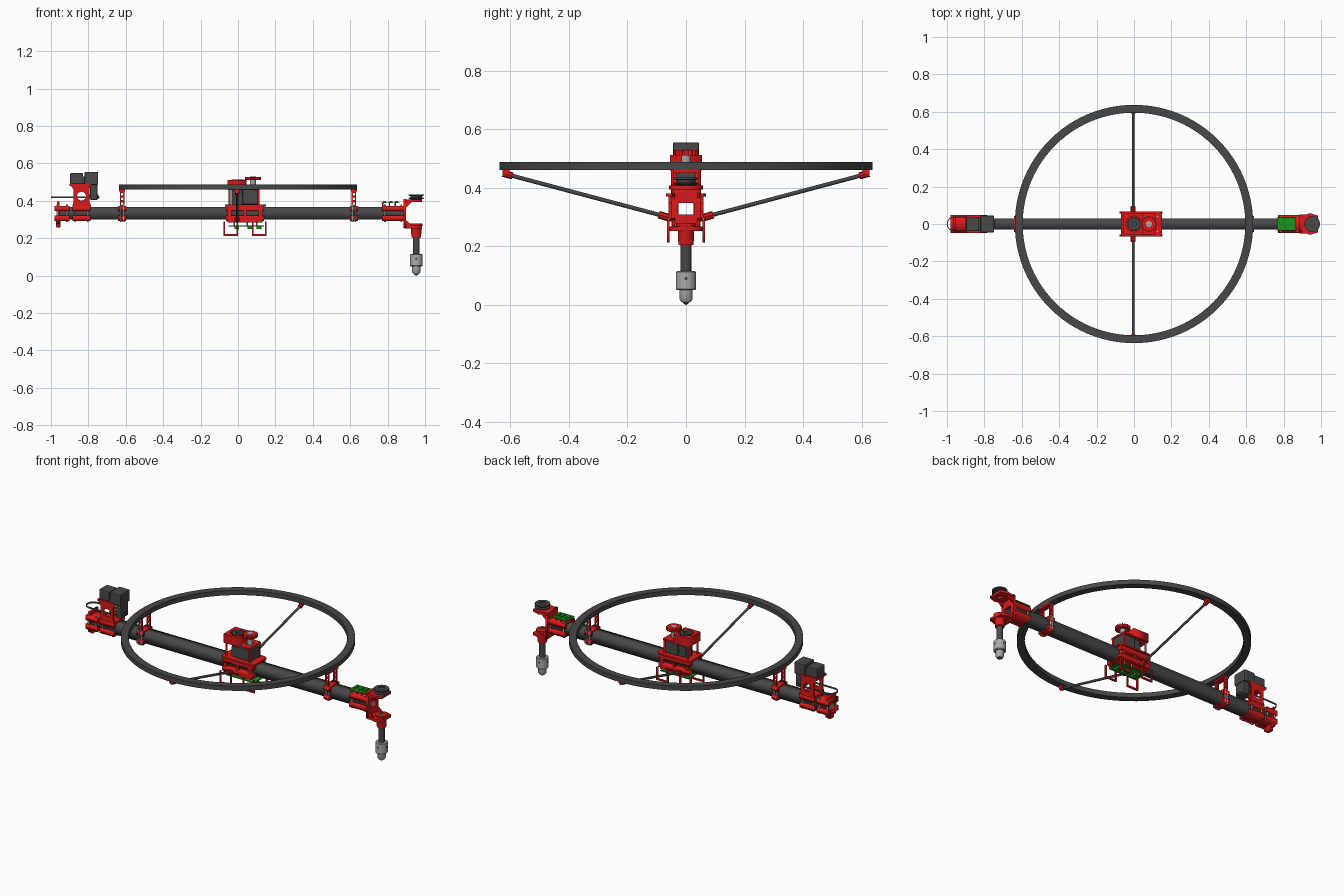
import bpy, bmesh
from math import pi, cos, sin, radians
from mathutils import Vector

if "Cube" in bpy.data.objects:
    bpy.data.objects.remove(bpy.data.objects["Cube"])


def mat(name, r, g, b):
    m = bpy.data.materials.new(name)
    m.diffuse_color = (r, g, b, 1)
    m.use_nodes = True
    m.node_tree.nodes["Principled BSDF"].inputs["Base Color"].default_value = m.diffuse_color
    return m


RED, DARK = mat("red", .7, .01, .01), mat("charcoal", .065, .065, .065)
GREEN, STEEL = mat("green", .01, .3, .01), mat("steel", .4, .4, .4)


def finish(name, bm, m, bevel=0):
    me = bpy.data.meshes.new(name)
    bm.to_mesh(me)
    bm.free()
    o = bpy.data.objects.new(name, me)
    bpy.context.collection.objects.link(o)
    me.materials.append(m)
    if bevel:
        b = o.modifiers.new("bevel", "BEVEL")
        b.width, b.segments = bevel, 2
    return o


def box(name, m, x, y, z, bevel=0):
    """Box from (min, max) ranges."""
    bm = bmesh.new()
    bmesh.ops.create_cube(bm, size=1)
    for v in bm.verts:
        v.co = [(r[0] + r[1]) / 2 + c * (r[1] - r[0]) for r, c in zip((x, y, z), v.co)]
    return finish(name, bm, m, bevel)


def lathe(name, m, prof, x=0, y=0, n=32):
    """Revolve (radius, z) points round a vertical axis."""
    bm = bmesh.new()
    vs = [bm.verts.new((x + r, y, z)) for r, z in prof]
    es = [bm.edges.new(p) for p in zip(vs, vs[1:])]
    bmesh.ops.spin(bm, geom=vs + es, cent=(x, y, 0), axis=(0, 0, 1), angle=2 * pi, steps=n)
    bmesh.ops.remove_doubles(bm, verts=bm.verts, dist=1e-5)
    bmesh.ops.recalc_face_normals(bm, faces=bm.faces)
    o = finish(name, bm, m)
    bpy.context.view_layer.objects.active = o
    o.select_set(True)
    bpy.ops.object.shade_smooth_by_angle(angle=radians(35))
    o.select_set(False)
    return o


def rod(name, m, a, b, r, n=12):
    a, b = Vector(a), Vector(b)
    bm = bmesh.new()
    bmesh.ops.create_cone(bm, cap_ends=True, segments=n, radius1=r, radius2=r, depth=(b - a).length)
    o = finish(name, bm, m)
    o.location, o.rotation_euler = (a + b) / 2, (b - a).to_track_quat('Z', 'Y').to_euler()
    return o


def rect(x0, x1, y0, y1):
    return [(x0, y0), (x1, y0), (x1, y1), (x0, y1)]


def circ(cx, cy, r, n=20):
    return [(cx + r * cos(2 * pi * i / n), cy + r * sin(2 * pi * i / n)) for i in range(n)]


def slot(x0, x1, r, n=16):
    return [((x1 if i < n else x0) + r * cos(-pi / 2 + pi * (i - (i >= n)) / (n - 1)),
             r * sin(-pi / 2 + pi * (i - (i >= n)) / (n - 1))) for i in range(2 * n)]


ROT = {"XY": (0, 0, 0), "XZ": (pi / 2, 0, 0), "YZ": (pi / 2, 0, pi / 2)}


def plate(name, m, loops, lo, hi, plane="XY"):
    """Extruded outline with holes, lying in the given plane."""
    cu = bpy.data.curves.new(name, 'CURVE')
    cu.dimensions, cu.fill_mode, cu.extrude = '2D', 'BOTH', (hi - lo) / 2
    for pts in loops:
        s = cu.splines.new('POLY')
        s.points.add(len(pts) - 1)
        for p, c in zip(s.points, pts):
            p.co = (*c, 0, 1)
        s.use_cyclic_u = True
    tmp = bpy.data.objects.new(name + "_tmp", cu)
    bpy.context.collection.objects.link(tmp)
    me = bpy.data.meshes.new_from_object(tmp.evaluated_get(bpy.context.evaluated_depsgraph_get()))
    bpy.data.objects.remove(tmp)
    me.materials.clear()
    me.materials.append(m)
    o = bpy.data.objects.new(name, me)
    bpy.context.collection.objects.link(o)
    o.rotation_euler = ROT[plane]
    o.location["XY".find("") + {"XY": 2, "XZ": 1, "YZ": 0}[plane]] = (lo + hi) / 2
    return o


def clamp(name, x0, x1, w=.048):
    """Upper and lower channels gripping the beam, with bolts."""
    for part, s in (("upper", 1), ("lower", -1)):
        pts = [(-w, .012), (-w, .04), (w, .04), (w, .012), (.031, .012), (.031, .033), (-.031, .033), (-.031, .012)]
        plate(f"{name}_{part}_channel", RED, [[(y, .333 + s * z) for y, z in pts]], x0, x1, "YZ")
    for x in (x0 + .015, x1 - .015):
        for y in (-.04, .04):
            rod(name + "_bolt", STEEL, (x, y, .288), (x, y, .38), .005)


# Hollow beam and hoop
plate("beam", DARK, [rect(-.03, .03, .30, .366), rect(-.026, .026, .304, .362)], -.965, .885, "YZ")
lathe("hoop", DARK, [(.595, .46), (.637, .46), (.637, .488), (.595, .488), (.595, .46)], n=96)

for s in (-1, 1):
    # Hoop posts on the beam
    cx = s * .62
    clamp("hoop_post", cx - .022, cx + .022, .044)
    for y in (-.038, .038):
        plate("hoop_post_leg", RED, [rect(cx - .012, cx + .012, .36, .46)] +
              [circ(cx, z, .007, 12) for z in (.385, .41, .435)], y - .005, y + .005, "XZ")
    box("hoop_post_cap", RED, (cx - .016, cx + .016), (-.044, .044), (.45, .46))
    # Diagonal struts to the hoop
    rod("strut", DARK, (-.005, s * .075, .303), (-.005, s * .61, .445), .007)
    rod("strut_inner_socket", RED, (-.005, s * .06, .298), (-.005, s * .093, .308), .013, 8)
    rod("strut_outer_socket", RED, (-.005, s * .592, .44), (-.005, s * .625, .449), .012, 8)
    box("strut_outer_tab", RED, (-.018, .008), (s * .615 - .012, s * .615 + .012), (.447, .46))

# Central carriage: clamp, deck, motor and gear housing
clamp("carriage", -.065, .14, .06)
plate("carriage_deck", RED, [[(-.07, -.055), (-.055, -.068), (.135, -.068), (.15, -.055),
                              (.15, .055), (.135, .068), (-.055, .068), (-.07, .055)]], .37, .38)
for y in (-.055, .055):
    plate("carriage_side", RED, [rect(-.055, .13, .285, .375), rect(-.035, .03, .31, .352),
                                 rect(.045, .11, .31, .352)], y - .005, y + .005, "XZ")
    for x in (-.078, .075):
        plate("guard_loop", RED, [[(x, .29), (x, .213), (x + .078, .213), (x + .078, .29), (x + .07, .29),
                                   (x + .07, .222), (x + .008, .222), (x + .008, .29)]], y * 1.1 - .005, y * 1.1 + .005, "XZ")
box("carriage_circuit_board", GREEN, (-.05, .14), (-.045, .045), (.262, .268))
for x in (-.02, .05, .1):
    box("circuit_chip", GREEN, (x, x + .025), (-.025, .025), (.25, .263))
    rod("board_standoff", STEEL, (x, .04, .265), (x, .04, .295), .004)
box("drive_motor", DARK, (.025, .112), (-.043, .043), (.38, .46), .006)
box("slip_ring_body", DARK, (-.02, .025), (-.035, .035), (.38, .44), .004)
plate("gear_housing", RED, [rect(-.057, .115, -.055, .055), circ(0, 0, .035), circ(.078, 0, .02)], .458, .468)
plate("gear_housing_wall", RED, [rect(-.057, .045, -.055, .055), circ(0, 0, .042, 24)], .468, .512)
lathe("center_hub", DARK, [(0, .38), (.034, .38), (.034, .515), (.014, .515), (.014, .5), (0, .5)], n=16)
teeth = [(.08 + r * cos(2 * pi * (i + k) / 18), r * sin(2 * pi * (i + k) / 18))
         for i in range(18) for k, r in ((0, .036), (.25, .043), (.5, .043), (.75, .036))]
plate("drive_gear", RED, [teeth, circ(.08, 0, .016)], .51, .528)
lathe("drive_gear_hub", STEEL, [(0, .46), (.016, .46), (.016, .53), (0, .53)], x=.08)
for x in (-.05, .122):
    for y in (-.045, .045):
        rod("housing_post", RED, (x * .9, y, .378), (x * .9, y, .465), .006)

# Tool end: clamp, board, bracket and arms
clamp("tool_clamp", .77, .888)
box("tool_circuit_board", GREEN, (.765, .865), (-.036, .036), (.387, .392))
for x in (.775, .81, .84):
    box("tool_circuit_chip", GREEN, (x, x + .015), (-.02, .02), (.391, .4))
    rod("tool_board_standoff", RED, (x, .028, .37), (x, .028, .388), .004)
    rod("tool_board_standoff", RED, (x, -.028, .37), (x, -.028, .388), .004)
plate("tool_bracket", RED, [rect(-.05, .05, .255, .41), rect(-.027, .027, .308, .348)], .884, .898, "YZ")
TX = .953
for name, z0, z1 in (("lower_arm", .252, .268), ("upper_arm", .393, .407)):
    plate("tool_" + name, RED, [[(.89, -.05), (.92, -.05), (.94, -.058), (.985, -.045), (.985, .045),
                                 (.94, .058), (.92, .05), (.89, .05)], circ(TX, 0, .017)], z0, z1)
for y in (-.042, .042):
    for a, b in ((.268, .298), (.393, .363)):
        plate("arm_gusset", RED, [[(.897, a), (.93, a), (.897, b)]], y - .004, y + .004, "XZ")

# Pulley, spindle and chuck
lathe("tool_pulley", DARK, [(0, .405), (.02, .405), (.042, .412), (.042, .416), (.03, .418), (.03, .426),
                            (.042, .428), (.042, .435), (.02, .435), (.02, .43), (0, .43)], x=TX)
lathe("spindle_housing", RED, [(.017, .205), (.026, .205), (.028, .252), (.034, .27), (.034, .28), (.017, .28), (.017, .205)], x=TX)
lathe("spindle", DARK, [(0, .1), (.018, .1), (.018, .278), (0, .278)], x=TX)
lathe("chuck", STEEL, [(0, .05), (.031, .05), (.034, .054), (.034, .112), (.03, .115), (0, .115)], x=TX)
lathe("chuck_nose", STEEL, [(0, .01), (.016, .01), (.023, .02), (.023, .052), (0, .052)], x=TX)
lathe("tool_tip", DARK, [(0, 0), (.004, .001), (.014, .01), (0, .012)], x=TX)
rod("chuck_key_hole", DARK, (TX, -.0345, .09), (TX, .0345, .09), .006)
rod("chuck_key_hole_cross", DARK, (TX - .0345, 0, .09), (TX + .0345, 0, .09), .006)

# Motor end: clamps, end plate, tower
clamp("motor_clamp_outer", -.98, -.9)
clamp("motor_clamp_inner", -.885, -.788)
plate("end_plate", RED, [rect(-.04, .04, .275, .395), rect(-.027, .027, .308, .348)], -.968, -.955, "YZ")
box("end_foot", RED, (-.972, -.95), (-.02, .02), (.258, .298), .004)
for y in (-.043, .043):
    plate("tower_side", RED, [[(-.885, .37), (-.785, .37), (-.795, .395), (-.795, .46), (-.785, .492),
                               (-.9, .492), (-.88, .46), (-.88, .395)], circ(-.837, .425, .024)], y - .005, y + .005, "XZ")
box("tower_deck", RED, (-.9, -.785), (-.048, .048), (.48, .492))
box("tower_base", RED, (-.885, -.785), (-.048, .048), (.368, .38))
box("balance_motor_front", DARK, (-.897, -.828), (-.038, .038), (.49, .548), .006)
box("balance_motor_rear", DARK, (-.82, -.748), (-.045, .045), (.485, .555), .006)
box("balance_motor_link", DARK, (-.835, -.81), (-.034, .034), (.49, .53))
box("motor_gearbox", DARK, (-.79, -.752), (-.035, .035), (.405, .49), .004)
lathe("motor_pulley", DARK, [(0, .41), (.028, .41), (.028, .435), (0, .435)], x=-.775)
# Flat belt loop round the end
plate("belt", DARK, [slot(-.96, -.78, .04), slot(-.96, -.78, .036)], .415, .424)
